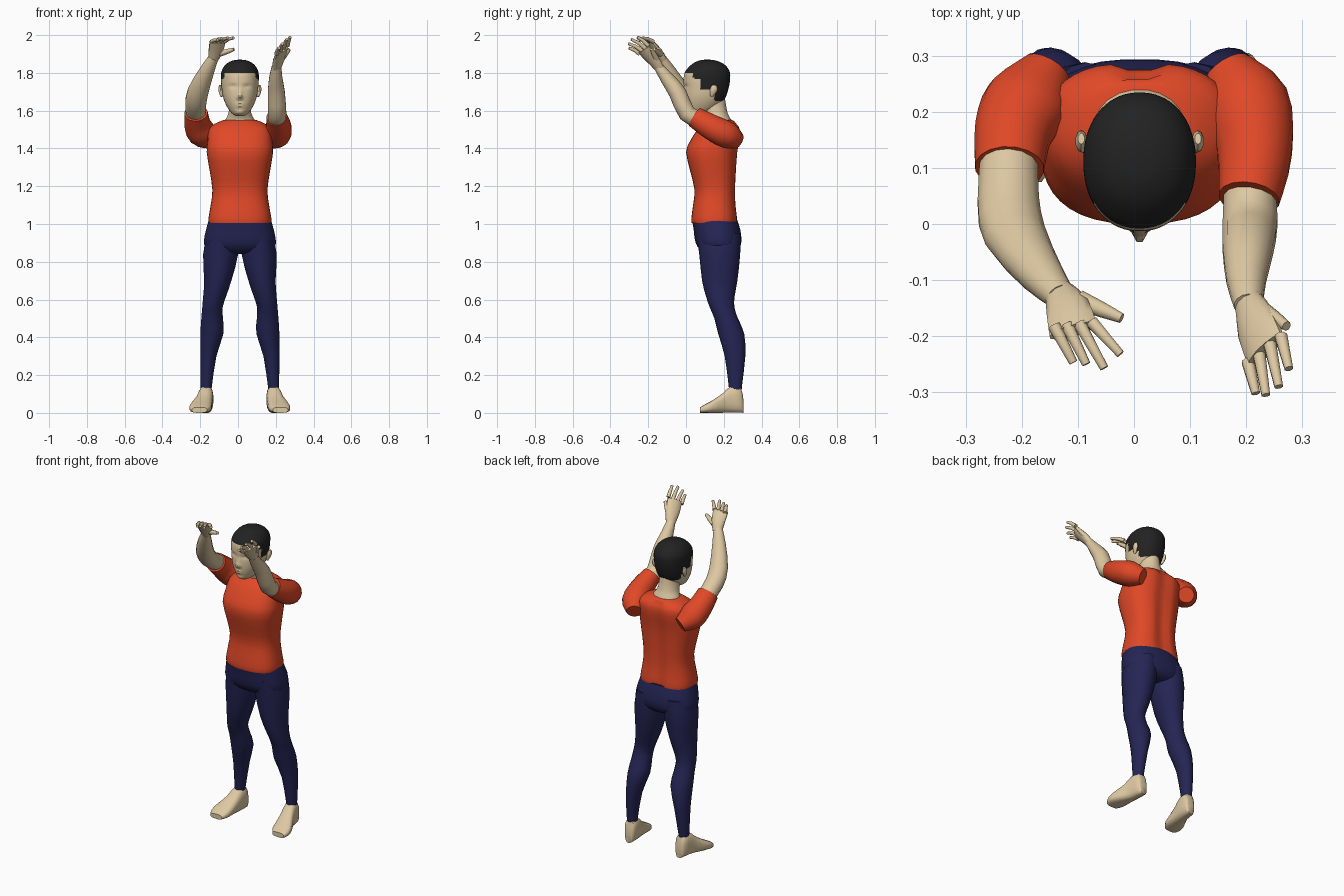
import bpy, bmesh, math
from mathutils import Vector

CX = 0.01  # body's centre plane


def material(name, rgb):
    m = bpy.data.materials.new(name)
    m.diffuse_color = (*rgb, 1)
    return m


SKIN = material("skin", (0.73, 0.58, 0.36))
SHIRT = material("orange_red_shirt", (0.75, 0.065, 0.02))
PANTS = material("navy_pants", (0.018, 0.018, 0.09))
HAIR = material("black_hair", (0.016, 0.016, 0.016))


def refine(rows, n):
    """Catmull-Rom interpolation of tuples, n steps per span."""
    out = []
    for i in range(len(rows) - 1):
        a, b, c, d = (rows[max(i - 1, 0)], rows[i], rows[i + 1], rows[min(i + 2, len(rows) - 1)])
        for k in range(n):
            t = k / n
            out.append(tuple(0.5 * (2 * q + (r - p) * t + (2 * p - 5 * q + 4 * r - s) * t * t
                                    + (3 * q - p - 3 * r + s) * t ** 3)
                             for p, q, r, s in zip(a, b, c, d)))
    return out + [tuple(rows[-1])]


def oval(centre, u, v, sides, power=2.0):
    """Superellipse ring with half axes u and v."""
    ring = []
    for i in range(sides):
        a = 2 * math.pi * (i + 0.5) / sides
        c, s = math.cos(a), math.sin(a)
        ring.append(centre + u * math.copysign(abs(c) ** (2 / power), c)
                    + v * math.copysign(abs(s) ** (2 / power), s))
    return ring


def loft(name, rings, mats, rule=None, angle=50):
    bm = bmesh.new()
    vs = [[bm.verts.new(p) for p in ring] for ring in rings]
    n = len(vs[0])
    for a, b in zip(vs, vs[1:]):
        for i in range(n):
            bm.faces.new((a[i], a[(i + 1) % n], b[(i + 1) % n], b[i]))
    bm.faces.new(vs[0])
    bm.faces.new(vs[-1])
    bmesh.ops.recalc_face_normals(bm, faces=bm.faces)
    if rule:
        for f in bm.faces:
            f.material_index = rule(f.calc_center_median())
    me = bpy.data.meshes.new(name)
    bm.to_mesh(me)
    bm.free()
    for m in mats:
        me.materials.append(m)
    ob = bpy.data.objects.new(name, me)
    bpy.context.collection.objects.link(ob)
    bpy.ops.object.select_all(action='DESELECT')
    ob.select_set(True)
    bpy.context.view_layer.objects.active = ob
    bpy.ops.object.shade_smooth_by_angle(angle=math.radians(angle))
    return ob


def upright(rows, sides, power=2.0, steps=2):
    """Rows (z, x centre, x half width, y front, y back) -> horizontal rings."""
    return [oval(Vector((x, (f + b) / 2, z)), Vector((w, 0, 0)), Vector((0, (b - f) / 2, 0)), sides, power)
            for z, x, w, f, b in refine(rows, steps)]


def tube(name, rows, mat, sides=12, axis=(1, 0, 0), steps=2):
    """Rows (x, y, z, half width along axis, half thickness) -> limb."""
    rows = refine(rows, steps)
    pts = [Vector(r[:3]) for r in rows]
    rings = []
    for i, r in enumerate(rows):
        t = (pts[min(i + 1, len(pts) - 1)] - pts[max(i - 1, 0)]).normalized()
        u = Vector(axis)
        u = (u - t * u.dot(t)).normalized()
        rings.append(oval(pts[i], u * r[3], t.cross(u) * r[4], sides))
    return loft(name, rings, [mat])


# Head with face relief; hair is chosen by height and depth
head_rows = [(1.572, CX, .022, .03, .08), (1.585, CX, .042, .012, .11), (1.61, CX, .062, 0, .16),
             (1.645, CX, .080, -.008, .195), (1.68, CX, .091, -.011, .214), (1.72, CX, .097, -.011, .226),
             (1.76, CX, .100, -.013, .233), (1.80, CX, .099, -.008, .233), (1.83, CX, .087, .014, .218),
             (1.852, CX, .066, .04, .192), (1.866, CX, .036, .072, .155), (1.87, CX, .008, .1, .125)]
# (x, z, x spread, z spread, push along y)
relief = [(0, 1.672, .012, .012, -.022), (0, 1.695, .009, .022, -.013), (0, 1.636, .020, .0045, -.007),
          (0, 1.623, .018, .0045, -.007), (0, 1.59, .022, .012, -.007),
          (.038, 1.728, .018, .011, .009), (-.038, 1.728, .018, .011, .009),
          (.038, 1.722, .012, .004, -.004), (-.038, 1.722, .012, .004, -.004)]
head_rings = upright(head_rows, 64, 2.15, 5)
for ring in head_rings:
    for p in ring:
        if p.y < 0.07:
            p.y += sum(d * math.exp(-((p.x - CX - x) / sx) ** 2 - ((p.z - z) / sz) ** 2)
                       for x, z, sx, sz, d in relief)


def hair_rule(c):
    line = 1.80 if c.y < .04 else 1.765 if c.y < .075 else 1.715 if c.y < .15 else 1.65
    return int(c.z > line)


loft("head", head_rings, [SKIN, HAIR], hair_rule)

# Ears
for side, s in (("left", 1), ("right", -1)):
    x = CX + s * .096
    tube(side + "_ear", [(x, .135, 1.675, .006, .006), (x + s * .004, .14, 1.69, .009, .014),
                         (x + s * .008, .148, 1.715, .011, .02), (x + s * .008, .152, 1.735, .006, .010)], SKIN, 10)

# Neck
loft("neck", upright([(1.50, CX, .10, .11, .25), (1.55, CX, .08, .112, .24), (1.59, CX, .06, .09, .22),
                      (1.68, CX, .058, .06, .205)], 20), [SKIN])

# Shirt body, with a groove along the spine
shirt_rings = upright([(1.005, CX, .165, .03, .272), (1.03, CX, .167, .028, .274), (1.10, CX, .155, .037, .266),
                       (1.18, CX, .146, .045, .264), (1.28, CX, .160, .022, .268), (1.38, CX, .176, 0, .275),
                       (1.44, CX, .172, .022, .285), (1.50, CX, .166, .06, .288), (1.53, CX, .135, .09, .272),
                       (1.55, CX, .088, .115, .246)], 40, 2.5)
for ring in shirt_rings:
    for p in ring:
        if p.y > .2 and p.z < 1.53:
            p.y -= .022 * math.exp(-((p.x - CX) / .03) ** 2)
loft("shirt_body", shirt_rings, [SHIRT])

# Pants seat
loft("pants_seat", upright([(1.02, CX, .166, .032, .272), (.97, CX, .180, .04, .288), (.92, CX, .190, .046, .294),
                            (.88, CX, .185, .06, .288), (.85, CX, .12, .09, .265), (.84, CX, .04, .13, .23)],
                           32, 2.4), [PANTS])

for side, s in (("left", 1), ("right", -1)):
    # Pants legs
    leg = [(.95, .095, .080, .055, .288), (.84, .102, .094, .07, .287), (.70, .117, .073, .085, .272),
           (.62, .133, .062, .105, .258), (.56, .145, .055, .125, .256), (.50, .147, .058, .15, .275),
           (.42, .148, .062, .17, .308), (.30, .167, .043, .205, .314), (.14, .178, .030, .226, .296),
           (.13, .178, .030, .227, .296)]
    loft(side + "_pants_leg", upright([(z, CX + s * x, w, f, b) for z, x, w, f, b in leg], 18), [PANTS])

    # Feet, rows (y, x centre, half width, height), toes turned outward
    foot = [(.305, .174, .020, .06), (.290, .176, .034, .135), (.235, .181, .040, .140), (.195, .190, .045, .105),
            (.145, .204, .056, .070), (.105, .211, .056, .048), (.075, .214, .040, .030)]
    loft(side + "_foot", [oval(Vector((CX + s * x, y, h / 2)), Vector((w, 0, 0)), Vector((0, 0, h / 2)), 16, 2.8)
                          for y, x, w, h in refine(foot, 2)], [SKIN])

# Sleeves
tube("left_sleeve", [(.165, .275, 1.44, .045, .045), (.200, .215, 1.472, .077, .072), (.215, .13, 1.515, .068, .068),
                     (.205, .045, 1.567, .055, .056)], SHIRT, 16, steps=3)
tube("right_sleeve", [(-.155, .275, 1.44, .045, .045), (-.190, .215, 1.478, .077, .072),
                      (-.215, .165, 1.53, .070, .068), (-.222, .10, 1.588, .062, .058)], SHIRT, 16, steps=3)

# Forearms with bent elbows
tube("left_forearm", [(.206, .075, 1.55, .046, .046), (.207, .005, 1.585, .050, .046), (.203, -.045, 1.695, .046, .046),
                      (.200, -.100, 1.77, .036, .036), (.204, -.145, 1.832, .026, .025)], SKIN, 14)
tube("right_forearm", [(-.222, .125, 1.575, .052, .048), (-.224, .04, 1.632, .056, .050),
                       (-.212, -.02, 1.70, .056, .046), (-.165, -.09, 1.81, .040, .036),
                       (-.130, -.13, 1.88, .027, .024)], SKIN, 14)


# Hands: flat palm, four fingers and a thumb
def hand(side, palm, axis, first, last, tips, thumb):
    tube(side + "_palm", palm, SKIN, 12, axis)
    a, b = Vector(first), Vector(last)
    for i, tip in enumerate(tips):
        base, end = a.lerp(b, i / 3), Vector(tip)
        mid = base.lerp(end, .5) + Vector((0, 0, .005))
        tube(f"{side}_finger_{i + 1}", [(*base, .012, .012), (*mid, .010, .010), (*end, .008, .008)],
             SKIN, 8, axis, 1)
    base, end = Vector(thumb[0]), Vector(thumb[1])
    tube(side + "_thumb", [(*base, .018, .015), (*base.lerp(end, .55), .014, .013), (*end, .009, .009)],
         SKIN, 8, axis, 1)


hand("right", [(-.132, -.122, 1.868, .027, .022), (-.118, -.15, 1.915, .040, .021), (-.108, -.19, 1.965, .045, .014)],
     (1, .25, .1), (-.142, -.182, 1.962), (-.075, -.175, 1.965),
     [(-.108, -.247, 1.975), (-.085, -.250, 1.982), (-.053, -.257, 1.985), (-.024, -.232, 1.985)],
     [(-.098, -.135, 1.90), (-.022, -.168, 1.925)])
hand("left", [(.204, -.138, 1.822, .027, .022), (.217, -.178, 1.875, .042, .021), (.235, -.225, 1.925, .045, .015)],
     (.7, .5, .5), (.203, -.245, 1.90), (.262, -.200, 1.945),
     [(.217, -.302, 1.932), (.235, -.305, 1.955), (.258, -.290, 1.978), (.276, -.258, 1.99)],
     [(.222, -.15, 1.86), (.272, -.182, 1.925)])
